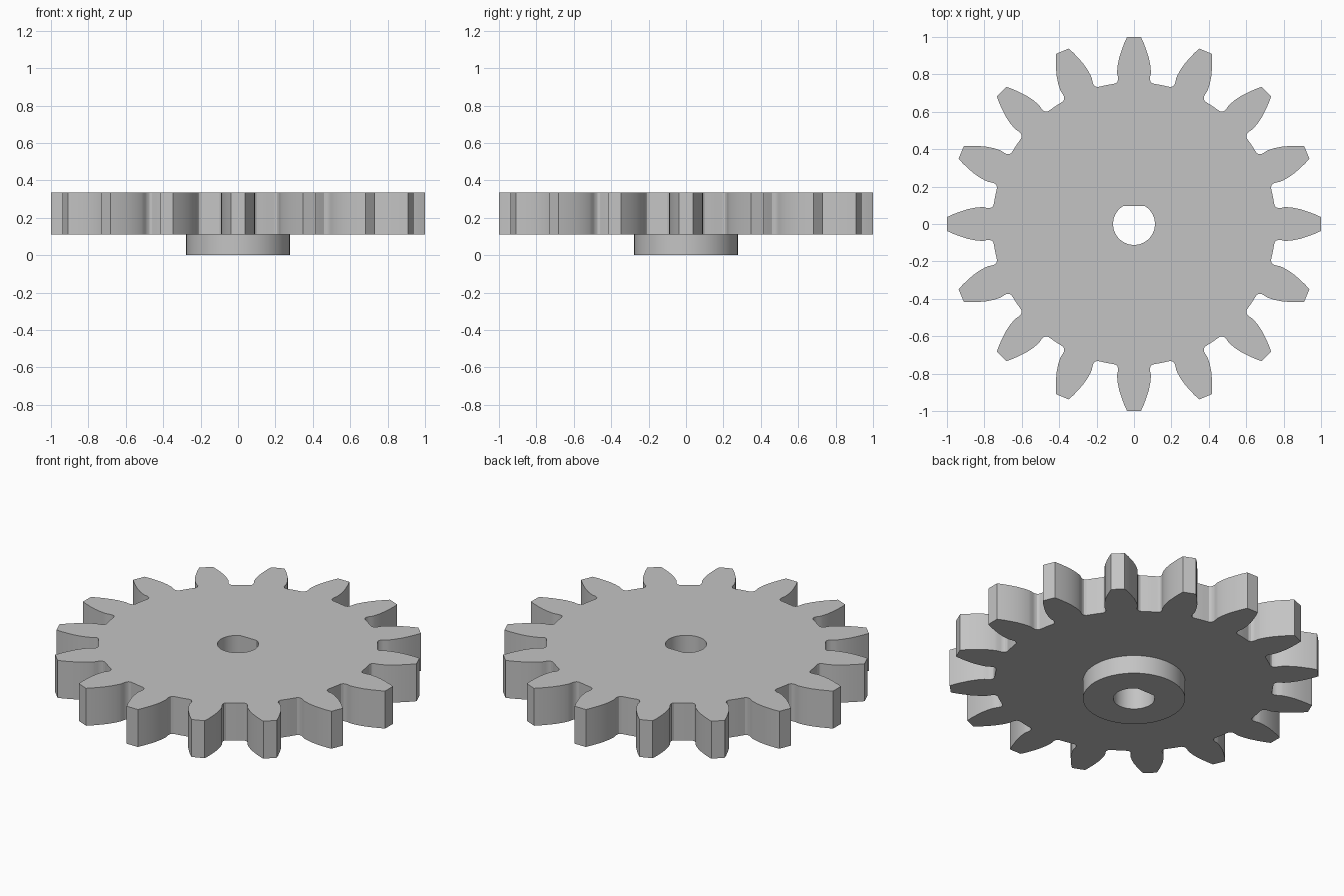
import bpy, bmesh, math
from mathutils import Matrix, Vector

if "Cube" in bpy.data.objects:
    bpy.data.objects.remove(bpy.data.objects["Cube"], do_unlink=True)

TEETH = 16
PITCH = 2 * math.pi / TEETH
ROOT_R = 0.757
HUB_R, BORE_R, BORE_FLAT = 0.277, 0.112, 0.096
HUB_TOP, GEAR_TOP = 0.11, 0.334

grey = bpy.data.materials.new("plain_grey")
grey.use_nodes = True
colour = (0.55, 0.55, 0.55, 1)
grey.diffuse_color = colour
grey.node_tree.nodes["Principled BSDF"].inputs["Base Color"].default_value = colour


def circle(radius, count):
    return [Vector((radius * math.cos(a), radius * math.sin(a)))
            for a in (2 * math.pi * i / count for i in range(count))]


def bore_outline():
    """Round shaft hole with one flat side towards the back."""
    start = math.asin(BORE_FLAT / BORE_R)
    sweep = math.pi + 2 * start
    return [Vector((BORE_R * math.cos(a), BORE_R * math.sin(a)))
            for a in (start - sweep * i / 48 for i in range(49))]


def gear_outline():
    """One tooth flank, mirrored and repeated around the wheel."""
    flank = [(0.037, 1.0), (0.052, 0.967), (0.066, 0.93), (0.079, 0.89),
             (0.087, 0.85), (0.09, 0.82), (0.09, 0.805), (0.086, 0.787),
             (0.085, 0.772), (0.089, 0.76), (0.1, 0.751)]
    # Root arc up to the middle of the gap
    first = math.atan2(*flank[-1])
    for i in range(1, 4):
        a = first + (PITCH / 2 - first) * i / 3
        flank.append((ROOT_R * math.sin(a), ROOT_R * math.cos(a)))
    tooth = [(-x, y) for x, y in reversed(flank[:-1])] + flank
    return [Matrix.Rotation(-PITCH * t, 2) @ Vector(p)
            for t in range(TEETH) for p in tooth]


def plate(name, outline, bottom, top):
    """Extruded outline pierced by the shaft bore."""
    bm = bmesh.new()
    for loop in (outline, bore_outline()):
        verts = [bm.verts.new((p.x, p.y, bottom)) for p in loop]
        for i, v in enumerate(verts):
            bm.edges.new((verts[i - 1], v))
    bmesh.ops.triangle_fill(bm, use_beauty=True, edges=bm.edges[:])
    result = bmesh.ops.extrude_face_region(bm, geom=bm.faces[:],
                                           use_keep_orig=True)
    moved = [g for g in result["geom"] if isinstance(g, bmesh.types.BMVert)]
    bmesh.ops.translate(bm, vec=(0, 0, top - bottom), verts=moved)
    bmesh.ops.recalc_face_normals(bm, faces=bm.faces[:])
    mesh = bpy.data.meshes.new(name)
    bm.to_mesh(mesh)
    bm.free()
    mesh.materials.append(grey)
    obj = bpy.data.objects.new(name, mesh)
    bpy.context.collection.objects.link(obj)
    bpy.ops.object.select_all(action="DESELECT")
    obj.select_set(True)
    bpy.context.view_layer.objects.active = obj
    bpy.ops.object.shade_smooth_by_angle(angle=math.radians(25))
    return obj


# Toothed wheel and the collar beneath it
plate("gear_wheel", gear_outline(), HUB_TOP, GEAR_TOP)
plate("hub_collar", circle(HUB_R, 64), 0, HUB_TOP)
